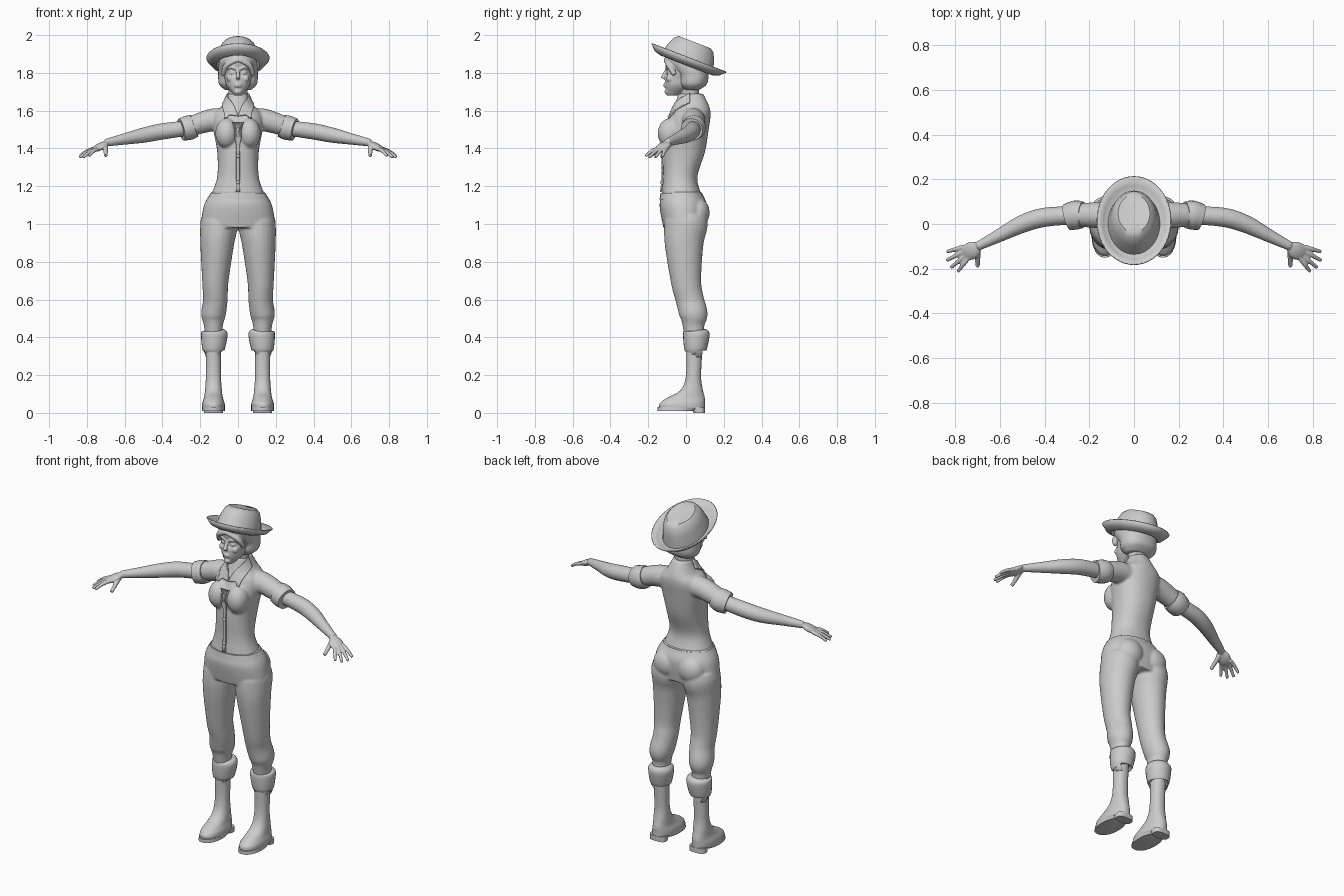
import bpy, bmesh, math
from mathutils import Vector, Matrix

if "Cube" in bpy.data.objects:
    bpy.data.objects.remove(bpy.data.objects["Cube"])

GREY = (0.6, 0.6, 0.6, 1)
SIDES = (("left", 1), ("right", -1))
material = bpy.data.materials.new("plain grey")
material.use_nodes = True
material.diffuse_color = GREY
material.node_tree.nodes["Principled BSDF"].inputs["Base Color"].default_value = GREY


def spline(rows, steps=5):
    """Catmull-Rom interpolation through rows of numbers."""
    result = []
    last = len(rows) - 1
    for i in range(last):
        before, start, end, after = (rows[max(0, min(last, i + k))] for k in (-1, 0, 1, 2))
        for step in range(steps):
            t = step / steps
            result.append([q + t / 2 * (r - p + t * (2 * p - 5 * q + 4 * r - w + t * (3 * (q - r) + w - p)))
                           for p, q, r, w in zip(before, start, end, after)])
    return result + [list(rows[last])]


def skin(bm, rings, open_start=False):
    """Bridge a list of point rings and close the ends."""
    loops = [[bm.verts.new(point) for point in ring] for ring in rings]
    count = len(loops[0])
    for low, high in zip(loops, loops[1:]):
        for i in range(count):
            j = (i + 1) % count
            bm.faces.new((low[i], low[j], high[j], high[i]))
    if not open_start:
        bm.faces.new(loops[0][::-1])
    bm.faces.new(loops[-1])


def outline(count, power=2):
    """Unit circle, squarer with a higher power."""
    for i in range(count):
        c, s = math.cos(math.tau * i / count), math.sin(math.tau * i / count)
        yield math.copysign(abs(c) ** (2 / power), c), math.copysign(abs(s) ** (2 / power), s)


def loft(bm, rows, x=0, power=2.2):
    """Stack of rounded sections, each row is height, half width, front, back."""
    rings = []
    for z, half, front, back in spline(rows):
        rings.append([(x + half * c, (front + back) / 2 + (back - front) / 2 * s, z)
                      for c, s in outline(40, power)])
    skin(bm, rings)


def tube(bm, rows, side=1, depth=1):
    """Round limb along a path, each row is x, y, z, radius."""
    points = spline(rows)
    rings = []
    for i, (x, y, z, radius) in enumerate(points):
        along = Vector(points[min(i + 1, len(points) - 1)][:3]) - Vector(points[max(i - 1, 0)][:3])
        along.normalize()
        across = along.cross((0, 0, 1) if abs(along.z) < 0.9 else (0, 1, 0)).normalized()
        up = across.cross(along)
        ring = [Vector((x, y, z)) + radius * (across * c + up * s * depth) for c, s in outline(24)]
        rings.append([(side * p.x, p.y, p.z) for p in ring])
    skin(bm, rings)


def ball(bm, at, size, turn=Matrix()):
    bmesh.ops.create_uvsphere(bm, u_segments=24, v_segments=14, radius=1,
                              matrix=Matrix.Translation(at) @ turn @ Matrix.Diagonal((*size, 1)))


def finish(name, bm, voxel=None):
    """Make the object; a voxel size blends overlapping shapes into one skin."""
    bmesh.ops.recalc_face_normals(bm, faces=bm.faces)
    mesh = bpy.data.meshes.new(name)
    bm.to_mesh(mesh)
    bm.free()
    mesh.materials.append(material)
    ob = bpy.data.objects.new(name, mesh)
    bpy.context.collection.objects.link(ob)
    bpy.ops.object.select_all(action="DESELECT")
    ob.select_set(True)
    bpy.context.view_layer.objects.active = ob
    if voxel:
        blend = ob.modifiers.new("blend", "REMESH")
        blend.mode, blend.voxel_size, blend.use_smooth_shade = "VOXEL", voxel, True
        relax = ob.modifiers.new("relax", "SMOOTH")
        relax.factor, relax.iterations = 0.5, 3
    else:
        bpy.ops.object.shade_smooth_by_angle(angle=math.radians(45))
    return ob


def patch(name, corners, target, cells=14):
    """Cloth plate between four corners, laid on a target surface."""
    bm = bmesh.new()
    a, b, c, d = map(Vector, corners)
    grid = [[bm.verts.new(a.lerp(b, i / cells).lerp(d.lerp(c, i / cells), j / cells))
             for j in range(cells + 1)] for i in range(cells + 1)]
    for row, following in zip(grid, grid[1:]):
        for j in range(cells):
            bm.faces.new((row[j], following[j], following[j + 1], row[j + 1]))
    ob = finish(name, bm)
    lay = ob.modifiers.new("lay", "SHRINKWRAP")
    lay.target, lay.wrap_mode, lay.offset = target, "OUTSIDE_SURFACE", 0.005
    thick = ob.modifiers.new("thick", "SOLIDIFY")
    thick.thickness, thick.offset = 0.008, 0


# Shirt: torso, bust and shoulders blended together
bm = bmesh.new()
loft(bm, [(1.16, .14, -.13, .08), (1.25, .11, -.12, .06), (1.38, .11, -.12, .1), (1.5, .13, -.11, .12),
          (1.58, .13, -.08, .13), (1.63, .08, -.06, .12), (1.69, .05, -.04, .09)])
for label, side in SIDES:
    ball(bm, (side * .06, -.085, 1.48), (.06, .065, .08))
    tube(bm, [(.05, .04, 1.55, .06), (.14, .04, 1.55, .06), (.27, .04, 1.51, .05)], side)
shirt = finish("shirt", bm, voxel=.007)

# Collar flaps, placket and buttons
for label, side in SIDES:
    corners = [(.05, .02, 1.69), (0, -.11, 1.58), (.08, -.1, 1.59), (.09, .02, 1.65)]
    patch(label + "_collar", [(side * x, y, z) for x, y, z in corners], shirt)
patch("button_placket", [(x, -.14, z) for x, z in ((-.01, 1.17), (-.01, 1.56), (.01, 1.56), (.01, 1.17))], shirt)
bm = bmesh.new()
for height in (1.22, 1.36, 1.5):
    ball(bm, (0, -.13, height), (.01, .006, .01))
finish("buttons", bm)

# Trousers: hips, seat and both legs blended together
bm = bmesh.new()
loft(bm, [(1.17, .14, -.12, .08), (1.1, .18, -.14, .11), (.98, .2, -.12, .1)])
for label, side in SIDES:
    ball(bm, (side * .08, .06, 1.06), (.08, .065, .08))
    tube(bm, [(.1, 0, 1.05, .09), (.1, 0, 1, .1), (.11, -.01, .9, .09), (.12, 0, .7, .07), (.12, .02, .6, .065),
              (.13, .04, .52, .065), (.13, .04, .46, .05), (.13, .05, .37, .045)], side, depth=1.15)
finish("trousers", bm, voxel=.007)
bm = bmesh.new()
loft(bm, [(1.13, .165, -.14, .1), (1.165, .145, -.135, .085)])
finish("waistband", bm)

for label, side in SIDES:
    # Rolled trouser cuff
    bm = bmesh.new()
    tube(bm, [(.13, .05, .33, .05), (.13, .05, .34, .06), (.125, .055, .42, .07), (.125, .055, .44, .05)], side)
    finish(label + "_trouser_cuff", bm)

    # Boot with sole and heel
    foot = side * .13
    bm = bmesh.new()
    loft(bm, [(.37, .04, 0, .09), (.2, .04, 0, .08), (.12, .045, -.03, .09), (.08, .05, -.1, .1),
              (.05, .06, -.14, .1), (.02, .06, -.14, .1)], foot)
    finish(label + "_boot", bm, voxel=.006)
    bm = bmesh.new()
    loft(bm, [(.01, .06, -.15, .06), (.03, .06, -.15, .1)], foot)
    loft(bm, [(0, .05, .04, .1), (.03, .05, .03, .1)], foot, power=3)
    finish(label + "_boot_sole", bm)

    # Rolled sleeve cuff
    bm = bmesh.new()
    tube(bm, [(.23, .04, 1.52, .06), (.26, .04, 1.51, .065), (.3, .03, 1.5, .06)], side)
    finish(label + "_sleeve_cuff", bm)

    # Arm and palm
    bm = bmesh.new()
    tube(bm, [(.25, .04, 1.51, .04), (.4, .03, 1.49, .043), (.5, 0, 1.47, .04), (.6, -.05, 1.45, .03),
              (.7, -.1, 1.43, .02)], side)
    turn = Matrix.Rotation(side * math.radians(-32), 4, "Z") @ Matrix.Rotation(side * math.radians(27), 4, "Y")
    ball(bm, (side * .73, -.12, 1.41), (.05, .04, .018), turn)

    # Fanned fingers and thumb
    for i in range(4):
        splay = math.radians(12 * i - 52)
        reach = Vector((math.cos(splay), math.sin(splay), -.5)) * (.095 if i in (1, 2) else .08)
        knuckle = Vector((.74 + .007 * i, -.15 + .016 * i, 1.4))
        bend = knuckle + reach / 2 + Vector((0, 0, .006))
        tube(bm, [(*knuckle, .011), (*bend, .01), (*(knuckle + reach), .008)], side)
    tube(bm, [(.7, -.11, 1.42, .014), (.7, -.19, 1.36, .01)], side)
    finish(label + "_arm", bm, voxel=.0045)

# Head: skull, neck, nose, lips, chin, eyes, cheeks and brows
bm = bmesh.new()
loft(bm, [(1.68, .02, -.1, -.04), (1.73, .06, -.11, .04), (1.77, .07, -.11, .07), (1.8, .08, -.1, .09),
          (1.86, .08, -.11, .1), (1.9, .06, -.08, .09)])
tube(bm, [(0, .02, 1.58, .05), (0, .02, 1.74, .05)])
tube(bm, [(0, -.1, 1.82, .008), (0, -.125, 1.77, .012)])
for height in (1.73, 1.74):
    ball(bm, (0, -.11, height), (.02, .01, .006))
ball(bm, (0, -.1, 1.7), (.02, .014, .014))
for label, side in SIDES:
    ball(bm, (side * .03, -.09, 1.8), (.016, .012, .01))
    ball(bm, (side * .04, -.085, 1.77), (.02, .02, .02))
    tube(bm, [(.01, -.105, 1.82, .006), (.035, -.1, 1.83, .007), (.055, -.08, 1.82, .006)], side)
finish("head", bm, voxel=.004)

# Short bobbed hair with a parted fringe
bm = bmesh.new()
loft(bm, [(1.71, .07, -.01, .07), (1.74, .1, -.04, .11), (1.79, .105, -.05, .12), (1.86, .1, -.11, .12),
          (1.9, .08, -.1, .1)])
for label, side in SIDES:
    tube(bm, [(0, -.11, 1.87, .01), (.06, -.09, 1.84, .015), (.08, -.06, 1.79, .012)], side)
finish("hair", bm, voxel=.005)

# Tilted hat with upturned brim and tapered flat crown
bm = bmesh.new()
profile = [(.165, 0), (.14, -.03), (.115, -.04), (.1, .03), (.085, .07), (.07, .085), (.03, .08)]
skin(bm, [[(r * c, r * s * 1.28, z) for c, s in outline(48)] for r, z in profile], open_start=True)
hat = finish("hat", bm)
hat.location = (0, .016, 1.88)
hat.rotation_euler.x = math.radians(-21)
felt = hat.modifiers.new("felt", "SOLIDIFY")
felt.thickness, felt.offset = .006, 0
